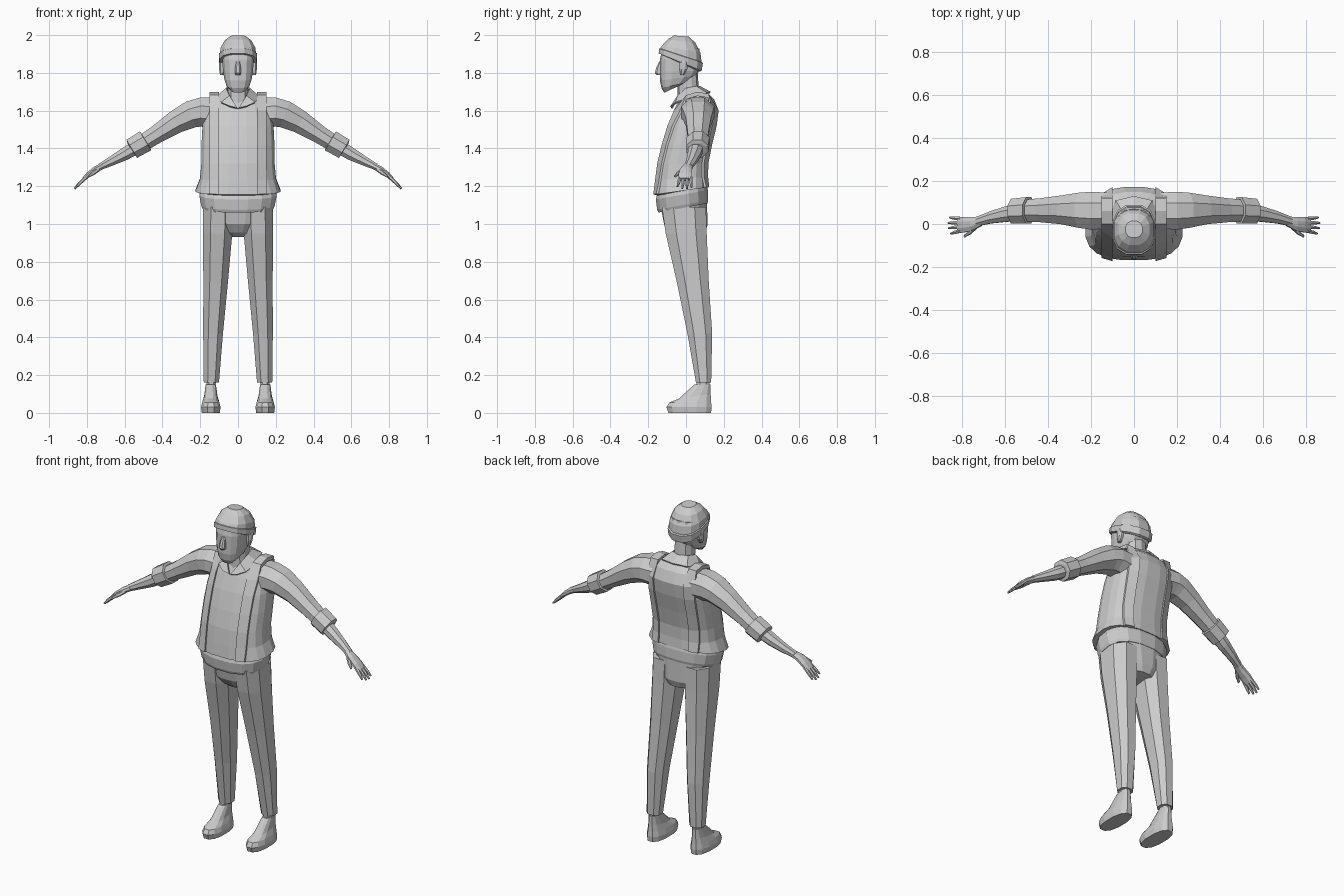
import bpy, bmesh, math
from mathutils import Vector

clay = bpy.data.materials.new("light grey")
clay.diffuse_color = (0.6, 0.6, 0.6, 1)


def make(name, rings, mirror=False, caps=True, closed=True):
    """Skin a list of point rings into one flat-shaded object."""
    bm = bmesh.new()
    vs = [[bm.verts.new(p) for p in r] for r in rings]
    n = len(vs[0])
    for a, b in zip(vs, vs[1:]):
        for i in range(n if closed else n - 1):
            j = (i + 1) % n
            bm.faces.new((a[i], a[j], b[j], b[i]))
    if caps:
        bm.faces.new(vs[0])
        bm.faces.new(vs[-1])
    bmesh.ops.recalc_face_normals(bm, faces=bm.faces)
    me = bpy.data.meshes.new(name)
    bm.to_mesh(me)
    bm.free()
    me.materials.append(clay)
    ob = bpy.data.objects.new(name, me)
    bpy.context.collection.objects.link(ob)
    if mirror:
        ob.modifiers.new("mirror", 'MIRROR').use_mirror_merge = False
    return ob


def level(zf, zb, rx, yf, yb, n=16, p=2.4, cx=0.0):
    """Roughly horizontal superellipse ring, sloping from zf in front to zb behind."""
    pts = []
    for i in range(n):
        t = 2 * math.pi * (i + 0.5) / n
        c, s = math.cos(t), math.sin(t)
        u = math.copysign(abs(c) ** (2 / p), c)
        v = math.copysign(abs(s) ** (2 / p), s)
        k = (v + 1) / 2
        pts.append((cx + rx * u, yf + (yb - yf) * k, zf + (zb - zf) * k))
    return pts


def body(name, rows, mirror=False, **kw):
    return make(name, [level(*r, **kw) for r in rows], mirror)


def tube(name, path, n=8):
    """Limb tube: path rows are x, y, z, radius across, radius along y."""
    rings = []
    for i, (x, y, z, r, ry) in enumerate(path):
        a, b = path[max(i - 1, 0)], path[min(i + 1, len(path) - 1)]
        d = Vector((b[0] - a[0], 0, b[2] - a[2])).normalized()
        nv = Vector((-d.z, 0, d.x))
        ring = []
        for k in range(n):
            t = 2 * math.pi * (k + 0.5) / n
            ring.append(Vector((x, y + ry * math.cos(t), z)) + nv * r * math.sin(t))
        rings.append(ring)
    return make(name, rings, True)


# shirt
shirt = [(1.15, 1.20, .195, -.15, .10), (1.155, 1.195, .228, -.17, .12),
         (1.23, 1.25, .203, -.163, .116), (1.32, 1.32, .196, -.152, .118),
         (1.42, 1.42, .195, -.128, .138), (1.52, 1.52, .19, -.098, .163),
         (1.60, 1.60, .175, -.066, .174), (1.655, 1.66, .15, -.038, .15),
         (1.68, 1.70, .09, -.02, .11)]
body("shirt", shirt, n=20, p=2.6)


# suspenders following the shirt surface
def strap_point(row, x, back):
    zf, zb, rx, yf, yb = row
    v = max(0, 1 - (x / rx) ** 2.6) ** (1 / 2.6) * (1 if back else -1)
    y = (yf + yb) / 2 + (yb - yf) / 2 * v
    return Vector((x, y, zf + (zb - zf) * (v + 1) / 2))


def strap_side(x):
    pts = [(strap_point(r, x, False), Vector((0, -1, .1))) for r in shirt[1:7]]
    pts += [(Vector((x, y, z)), Vector((0, 0, 1)))
            for y, z in ((.0, 1.672), (.06, 1.69), (.12, 1.68))]
    pts += [(strap_point(r, x, True), Vector((0, 1, .1))) for r in shirt[6:0:-1]]
    return pts


rings = [[a - na * .012, a + na * .010, b + nb * .010, b - nb * .012]
         for (a, na), (b, nb) in zip(strap_side(.10), strap_side(.152))]
make("suspender", rings, True)

# collar: inner edge at the neck, outer edge folded down
inner = [(0, .075, 1.73), (.052, .055, 1.73), (.064, .0, 1.72), (.045, -.045, 1.68), (.004, -.08, 1.615)]
outer = [(0, .13, 1.70), (.085, .11, 1.695), (.115, .03, 1.675), (.09, -.055, 1.645), (.045, -.082, 1.625)]
col = make("collar", [inner, outer], True, caps=False, closed=False)
sol = col.modifiers.new("thickness", 'SOLIDIFY')
sol.thickness = .01

# waistband and hips
body("waistband", [(1.06, 1.11, .19, -.148, .116), (1.075, 1.125, .197, -.155, .12),
                   (1.13, 1.18, .208, -.162, .118), (1.17, 1.21, .20, -.15, .11)])
body("hips", [(.93, .945, .045, -.05, .07), (.955, .95, .09, -.085, .10),
              (1.0, .99, .14, -.118, .115), (1.10, 1.12, .183, -.138, .114)])

# trouser legs, ankles and shoes
make("trouser_leg", [level(z, z, rx, f, b, n=8, cx=cx) for z, cx, rx, f, b in (
    (1.09, .105, .085, -.135, .114), (.95, .108, .083, -.115, .117),
    (.70, .118, .070, -.056, .126), (.42, .132, .056, .003, .143),
    (.16, .141, .043, .05, .136))], True)
body("ankle", [(.09, .09, .027, .045, .128), (.13, .13, .025, .052, .125), (.22, .22, .028, .055, .128)],
     True, n=8, cx=.142)
body("shoe", [(0, 0, .049, -.097, .136), (.03, .03, .053, -.107, .139), (.055, .06, .046, -.092, .136),
              (.075, .10, .036, -.04, .133), (.15, .15, .028, .042, .13)], True, n=12, cx=.144)

# sleeves, cuffs, forearms
tube("sleeve", [(.10, .062, 1.588, .09, .09), (.20, .062, 1.592, .083, .095),
                (.25, .064, 1.58, .078, .088), (.33, .066, 1.54, .066, .072),
                (.43, .064, 1.475, .052, .06), (.53, .062, 1.412, .046, .053)])
tube("sleeve_cuff", [(.487, .064, 1.442, .045, .05), (.49, .064, 1.44, .063, .066),
                     (.562, .06, 1.398, .06, .062), (.565, .06, 1.396, .04, .045)])
tube("forearm", [(.53, .055, 1.412, .04, .044), (.60, .045, 1.37, .036, .038),
                 (.67, .03, 1.333, .027, .03), (.73, .012, 1.303, .019, .024)])

# hands
tube("palm", [(.71, .014, 1.312, .018, .024), (.755, .0, 1.288, .018, .034),
              (.79, -.003, 1.263, .015, .039), (.818, -.004, 1.236, .011, .038)])
for i in range(4):
    y0, y1 = .025 - .019 * i, .03 - .025 * i
    s = (.88, 1, .97, .8)[i]
    tube("finger", [(.805, y0, 1.247, .010, .0095), (.805 + .035 * s, (y0 + y1) / 2, 1.247 - .033 * s, .009, .009),
                    (.805 + .06 * s, y1, 1.247 - .06 * s, .005, .005)], 6)
tube("thumb", [(.735, -.01, 1.293, .012, .014), (.762, -.037, 1.272, .011, .012),
               (.79, -.057, 1.252, .006, .007)], 6)

# head and neck
body("neck", [(1.62, 1.66, .065, -.045, .085), (1.70, 1.71, .056, -.045, .068),
              (1.80, 1.80, .056, -.05, .062)], n=10)
body("head", [(1.695, 1.735, .04, -.115, -.03), (1.72, 1.75, .062, -.13, .01),
              (1.76, 1.785, .074, -.138, .052), (1.81, 1.81, .081, -.138, .07),
              (1.87, 1.87, .085, -.138, .076), (1.93, 1.93, .083, -.125, .07)], n=14, p=2.8)
body("nose", [(1.79, 1.79, .014, -.158, -.125), (1.80, 1.80, .018, -.166, -.125),
              (1.83, 1.83, .016, -.158, -.125), (1.86, 1.86, .010, -.143, -.12)], n=8)
body("ear", [(1.79, 1.79, .010, -.03, -.01), (1.82, 1.82, .015, -.036, .008),
             (1.855, 1.855, .017, -.036, .012), (1.872, 1.872, .010, -.028, .004)], True, n=8, cx=.086)

# knitted cap with turned-up band
body("cap", [(1.91, 1.82, .088, -.132, .075), (1.93, 1.86, .098, -.14, .085),
             (1.945, 1.905, .095, -.130, .08), (1.977, 1.96, .074, -.10, .052),
             (1.998, 1.992, .040, -.065, .015)], n=12)
body("cap_band", [(1.90, 1.805, .092, -.136, .076), (1.905, 1.81, .102, -.148, .086),
                  (1.93, 1.852, .103, -.146, .093), (1.932, 1.858, .095, -.135, .082)], n=12)
